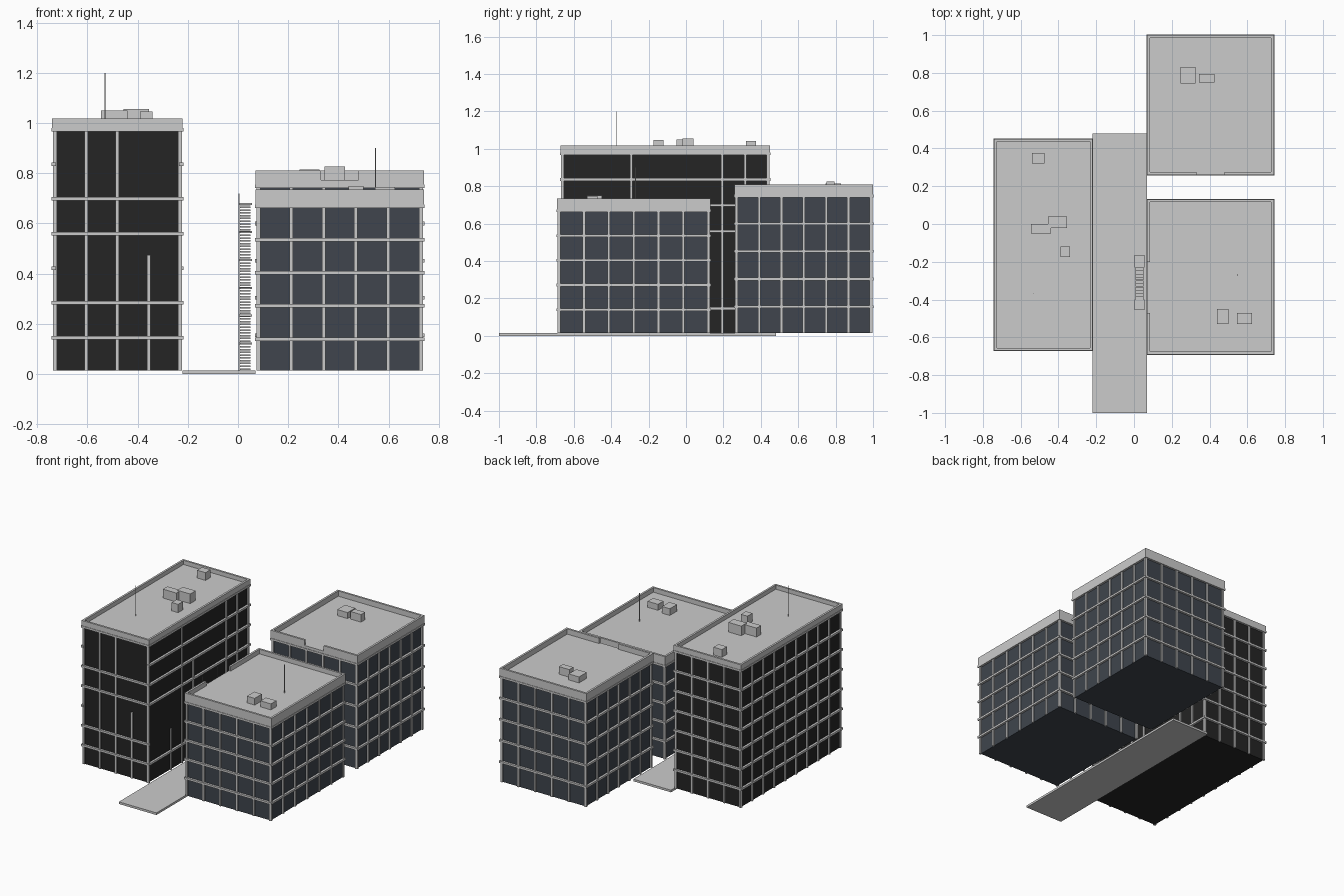
import bpy, bmesh
from mathutils import Vector, Matrix

cube = bpy.data.objects.get("Cube")
if cube:
    bpy.data.objects.remove(cube)


def material(name, color):
    m = bpy.data.materials.new(name)
    m.use_nodes = True
    m.diffuse_color = (*color, 1)
    m.node_tree.nodes["Principled BSDF"].inputs["Base Color"].default_value = (*color, 1)
    return m


CONCRETE = material("pale concrete", (0.6, 0.6, 0.6))
BLACK_GLASS = material("black glass", (0.018, 0.018, 0.018))
BLUE_GLASS = material("blue grey glass", (0.05, 0.06, 0.075))


def boxes(name, spans, mat):
    """One object from boxes given as (x0, x1, y0, y1, z0, z1)."""
    bm = bmesh.new()
    for x0, x1, y0, y1, z0, z1 in spans:
        centre = Vector((x0 + x1, y0 + y1, z0 + z1)) / 2
        size = Matrix.Diagonal((x1 - x0, y1 - y0, z1 - z0, 1))
        bmesh.ops.create_cube(bm, size=1, matrix=Matrix.Translation(centre) @ size)
    mesh = bpy.data.meshes.new(name)
    bm.to_mesh(mesh)
    bm.free()
    mesh.materials.append(mat)
    ob = bpy.data.objects.new(name, mesh)
    bpy.context.collection.objects.link(ob)
    return ob


BASE = 0.015     # ground level of the buildings
INSET = 0.012    # glass set back from the outline
HALF = 0.007     # half width of mullions and bands


def rim_side(side, x0, x1, y0, y1, t):
    """Plan of a strip of thickness t along one side of an outline."""
    return {"front": (x0, x1, y0, y0 + t), "back": (x0, x1, y1 - t, y1),
            "left": (x1 - t, x1, y0, y1), "right": (x0, x0 + t, y0, y1)}[side]


def building(name, outline, floor, floors, bays, deck, top, glass,
             no_bands={}, cut_mullions={}, notches={}):
    x0, x1, y0, y1 = outline
    roof = BASE + floor * floors
    boxes(name + "_glass", [(x0 + INSET, x1 - INSET, y0 + INSET, y1 - INSET, BASE, roof)], glass)

    mullions, bands, parapet = [], [], []
    for side in ("front", "back", "left", "right"):
        along_x = side in ("front", "back")
        count = bays[0] if along_x else bays[1]
        a, b = (x0, x1) if along_x else (y0, y1)
        a, b = a + INSET, b - INSET
        sx0, sx1, sy0, sy1 = rim_side(side, x0 + 0.003, x1 - 0.003, y0 + 0.003, y1 - 0.003, INSET)

        # Upright mullions between the bays
        for i in range(count + 1):
            c = a + (b - a) * i / count
            h = cut_mullions.get(side, {}).get(i, roof)
            if h <= BASE:
                continue
            plan = (c - HALF, c + HALF, sy0, sy1) if along_x else (sx0, sx1, c - HALF, c + HALF)
            mullions.append((*plan, BASE, h))

        # Floor bands
        for k in range(1, floors + 1):
            if k not in no_bands.get(side, ()):
                z = BASE + floor * k - 0.007
                g = 0.003
                bands.append((*rim_side(side, x0 - g, x1 + g, y0 - g, y1 + g, 0.018),
                              z - HALF, z + HALF))

        # Parapet, with an optional lowered stretch
        if side in notches:
            n0, n1 = notches[side]
            px0, px1, py0, py1 = rim_side(side, *outline, 0.014)
            if along_x:
                parapet += [(px0, n0, py0, py1, deck, top), (n1, px1, py0, py1, deck, top)]
            else:
                parapet += [(px0, px1, py0, n0, deck, top), (px0, px1, n1, py1, deck, top)]
        else:
            parapet.append((*rim_side(side, *outline, 0.014), deck, top))

    boxes(name + "_mullions", mullions, CONCRETE)
    boxes(name + "_floor_bands", bands, CONCRETE)
    boxes(name + "_parapet", parapet, CONCRETE)
    boxes(name + "_roof", [(*outline, roof, deck)], CONCRETE)


# Three office blocks
building("tall_block", (-0.74, -0.22, -0.67, 0.45), 0.138, 7, (4, 9), 0.988, 1.017, BLACK_GLASS,
         no_bands={"front": (3, 6), "left": (2, 3)},
         cut_mullions={"front": {3: 0.475}, "left": {1: 0, 2: 0.3, 4: 0.69, 5: 0, 6: 0}})
building("front_block", (0.07, 0.74, -0.69, 0.13), 0.132, 5, (5, 6), 0.703, 0.735, BLUE_GLASS,
         notches={"right": (-0.47, -0.2)})
building("back_block", (0.07, 0.74, 0.26, 1.0), 0.148, 5, (5, 6), 0.773, 0.81, BLUE_GLASS,
         notches={"front": (0.33, 0.48)})

# Paved walkway
boxes("walkway", [(-0.22, 0.07, -1.0, 0.48, 0, BASE)], CONCRETE)

# Rooftop machinery
boxes("tall_block_roof_units", [(-0.54, -0.475, 0.32, 0.375, 0.98, 1.042),
                                (-0.455, -0.355, -0.02, 0.04, 0.98, 1.055),
                                (-0.545, -0.44, -0.05, 0.0, 0.98, 1.05),
                                (-0.39, -0.34, -0.175, -0.12, 0.98, 1.046)], CONCRETE)
boxes("front_block_roof_units", [(0.44, 0.5, -0.53, -0.45, 0.7, 0.75),
                                 (0.545, 0.625, -0.53, -0.47, 0.7, 0.745)], CONCRETE)
boxes("back_block_roof_units", [(0.245, 0.325, 0.745, 0.83, 0.77, 0.815),
                                (0.345, 0.425, 0.75, 0.795, 0.77, 0.826)], CONCRETE)

# Antennas
for name, x, y, z0, z1 in (("tall_block_antenna", -0.53, -0.37, 0.98, 1.2),
                           ("front_block_antenna", 0.548, -0.27, 0.7, 0.9)):
    bpy.ops.mesh.primitive_cylinder_add(vertices=8, radius=0.0022, depth=z1 - z0,
                                        location=(x, y, (z0 + z1) / 2))
    bpy.context.object.name = name
    bpy.context.object.data.materials.append(CONCRETE)

# Zigzag outside stair: treads, landings and corner posts
FLIGHTS, STEPS, RISE = 6, 10, 0.111
NEAR, FAR = -0.4, -0.23
treads, landings = [], []
for f in range(FLIGHTS):
    start, end = (NEAR, FAR) if f % 2 == 0 else (FAR, NEAR)
    z = BASE + f * RISE
    for s in range(STEPS):
        y = start + (end - start) * (s + 0.5) / STEPS
        h = z + RISE * (s + 0.5) / STEPS
        treads.append((0.008, 0.05, y - 0.008, y + 0.008, h - 0.003, h + 0.003))
    outer = (FAR, -0.165) if f % 2 == 0 else (-0.455, NEAR)
    landings.append((0.003, 0.055, *outer, z + RISE - 0.008, z + RISE))
boxes("stair_treads", treads, CONCRETE)
boxes("stair_landings", landings, CONCRETE)
boxes("stair_posts", [(0.002, 0.005, y - 0.0015, y + 0.0015, BASE, 0.72)
                      for y in (NEAR, FAR)], CONCRETE)
